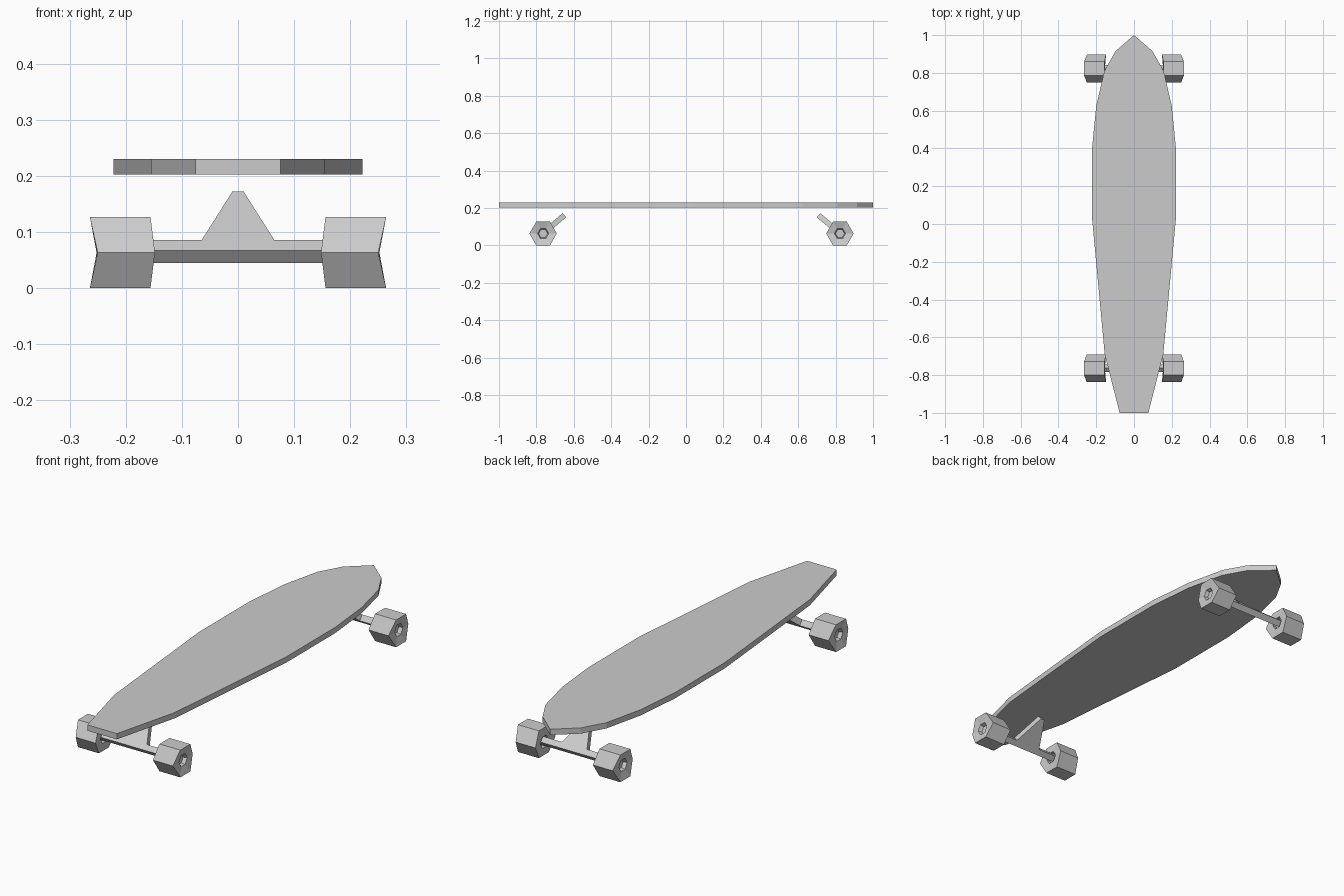
import bpy, bmesh, math
from mathutils import Vector

if "Cube" in bpy.data.objects:
    bpy.data.objects.remove(bpy.data.objects["Cube"])


def finish(name, bm):
    bmesh.ops.recalc_face_normals(bm, faces=bm.faces)
    mesh = bpy.data.meshes.new(name)
    bm.to_mesh(mesh)
    bm.free()
    ob = bpy.data.objects.new(name, mesh)
    bpy.context.collection.objects.link(ob)
    return ob


def prism(name, points, offset):
    """Extrude a closed outline of 3D points along an offset."""
    bm = bmesh.new()
    face = bm.faces.new([bm.verts.new(p) for p in points])
    ext = bmesh.ops.extrude_face_region(bm, geom=[face], use_keep_orig=True)
    moved = [g for g in ext["geom"] if isinstance(g, bmesh.types.BMVert)]
    bmesh.ops.translate(bm, verts=moved, vec=offset)
    return finish(name, bm)


def mirrored(half):
    """Complete an outline whose right half is given."""
    return half + [(-x, y) for x, y in reversed(half) if x > 0]


# Deck: flat board with a pointed nose and a cut-off tail
half_deck = [(0, 1), (0.098, 0.915), (0.157, 0.81), (0.2, 0.625),
             (0.222, 0.4), (0.222, 0.03), (0.155, -0.69), (0.076, -1)]
prism("deck", [(x, y, 0.203) for x, y in mirrored(half_deck)], (0, 0, 0.027))


# Wheel: six-sided, with slightly recessed hubs on both faces
def wheel(name, side, y, z):
    profile = [(0.03, 0.172), (0.03, 0.153), (0.0733, 0.156),
               (0.0733, 0.264), (0.03, 0.252), (0.024, 0.235)]
    bm = bmesh.new()
    rings = []
    for r, x in profile:
        ring = []
        for i in range(6):
            a = i * math.pi / 3
            px = x
            # Front and back corners of the tread sit further inward
            if r > 0.05 and i % 3 == 0:
                px -= 0.014 if x > 0.2 else 0.008
            ring.append(bm.verts.new((side * px, y + r * math.cos(a), z + r * math.sin(a))))
        rings.append(ring)
    for a, b in zip(rings, rings[1:]):
        for i in range(6):
            j = (i + 1) % 6
            bm.faces.new((a[i], a[j], b[j], b[i]))
    bm.faces.new(rings[0])
    bm.faces.new(rings[-1])
    return finish(name, bm)


# Truck: tilted plate combining the axle bar and the hanger wedge
half_truck = [(0.01, 0.149), (0.065, 0.014), (0.175, 0.014), (0.175, -0.014)]
tilt, thick, z_axle = math.radians(40), 0.029, 0.0635
for end, y_axle, inward in (("front", -0.764, 1), ("rear", 0.823, -1)):
    along = Vector((0, inward * math.cos(tilt), math.sin(tilt)))
    down = Vector((0, inward * math.sin(tilt), -math.cos(tilt)))
    origin = Vector((0, y_axle, z_axle + 0.002)) - down * thick / 2
    outline = [origin + Vector((x, 0, 0)) + along * u for x, u in mirrored(half_truck)]
    prism(end + "_truck", outline, down * thick)
    for side, label in ((-1, "left"), (1, "right")):
        wheel(f"{end}_{label}_wheel", side, y_axle, z_axle)
